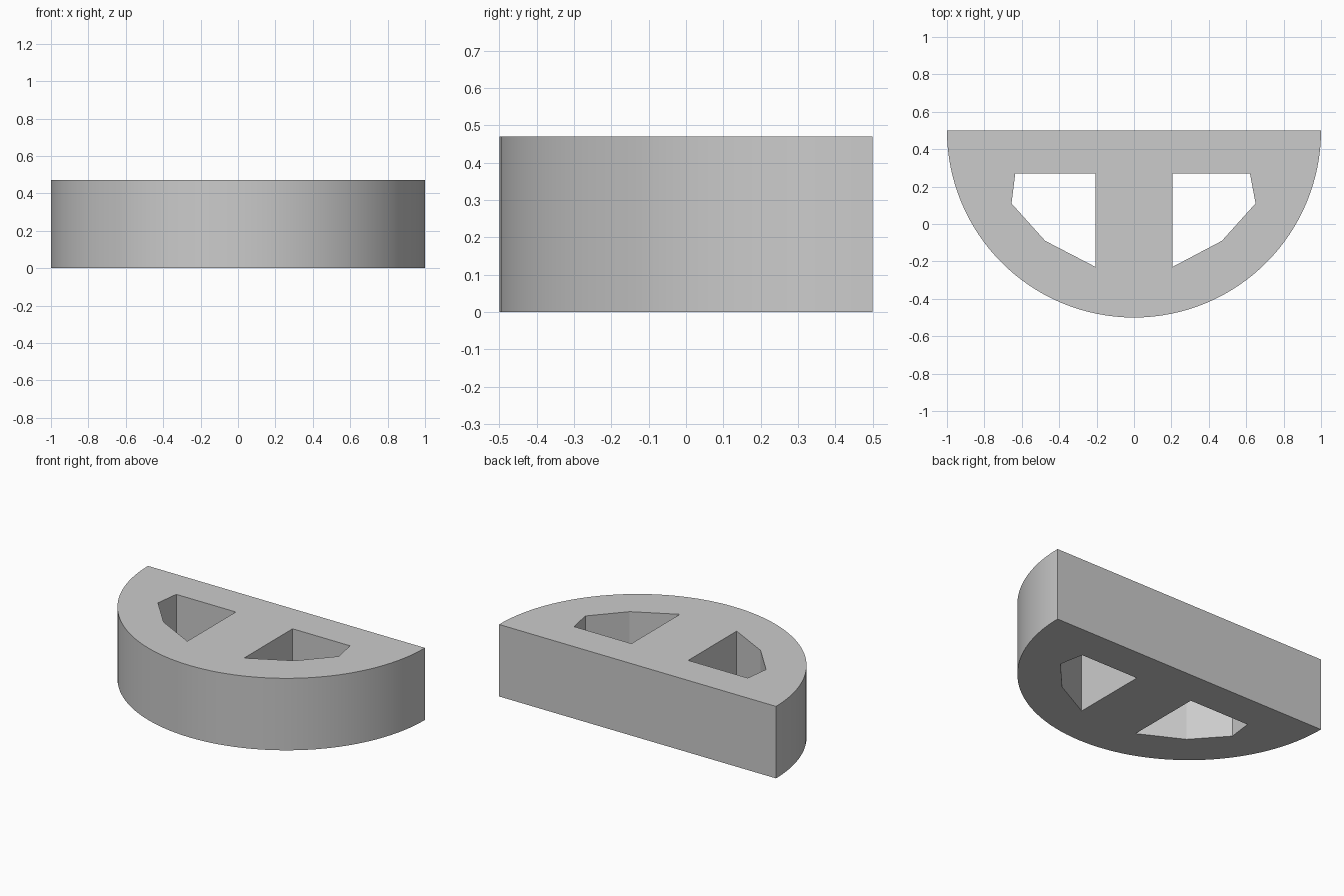
import bpy, bmesh, math

if "Cube" in bpy.data.objects:
    bpy.data.objects.remove(bpy.data.objects["Cube"])

HEIGHT = 0.47
SEGMENTS = 64

# Half-disc outline: the straight side faces the back (+y)
outline = [(math.cos(a), 0.5 - math.sin(a))
           for a in (math.pi * i / SEGMENTS for i in range(SEGMENTS + 1))]

# Five-sided windows either side of the central bar
right_window = [(0.205, 0.27), (0.62, 0.27), (0.65, 0.11), (0.47, -0.09), (0.205, -0.23)]
left_window = [(-0.205, 0.27), (-0.635, 0.27), (-0.655, 0.11), (-0.475, -0.09), (-0.205, -0.23)]

bm = bmesh.new()


def add_loop(points):
    verts = [bm.verts.new((x, y, 0)) for x, y in points]
    return [bm.edges.new((v, verts[(i + 1) % len(verts)])) for i, v in enumerate(verts)]


# Fill the profile around the windows, then raise it into a solid
edges = add_loop(outline) + add_loop(right_window) + add_loop(left_window)
bmesh.ops.triangle_fill(bm, edges=edges, use_beauty=True, use_dissolve=False)
result = bmesh.ops.extrude_face_region(bm, geom=bm.faces[:], use_keep_orig=True)
top = [g for g in result["geom"] if isinstance(g, bmesh.types.BMVert)]
bmesh.ops.translate(bm, verts=top, vec=(0, 0, HEIGHT))
bmesh.ops.recalc_face_normals(bm, faces=bm.faces[:])

mesh = bpy.data.meshes.new("half_disc_block")
bm.to_mesh(mesh)
bm.free()
block = bpy.data.objects.new("half_disc_block", mesh)
bpy.context.collection.objects.link(block)

# Smooth rim, crisp corners
bpy.context.view_layer.objects.active = block
block.select_set(True)
bpy.ops.object.shade_smooth_by_angle(angle=math.radians(12))
